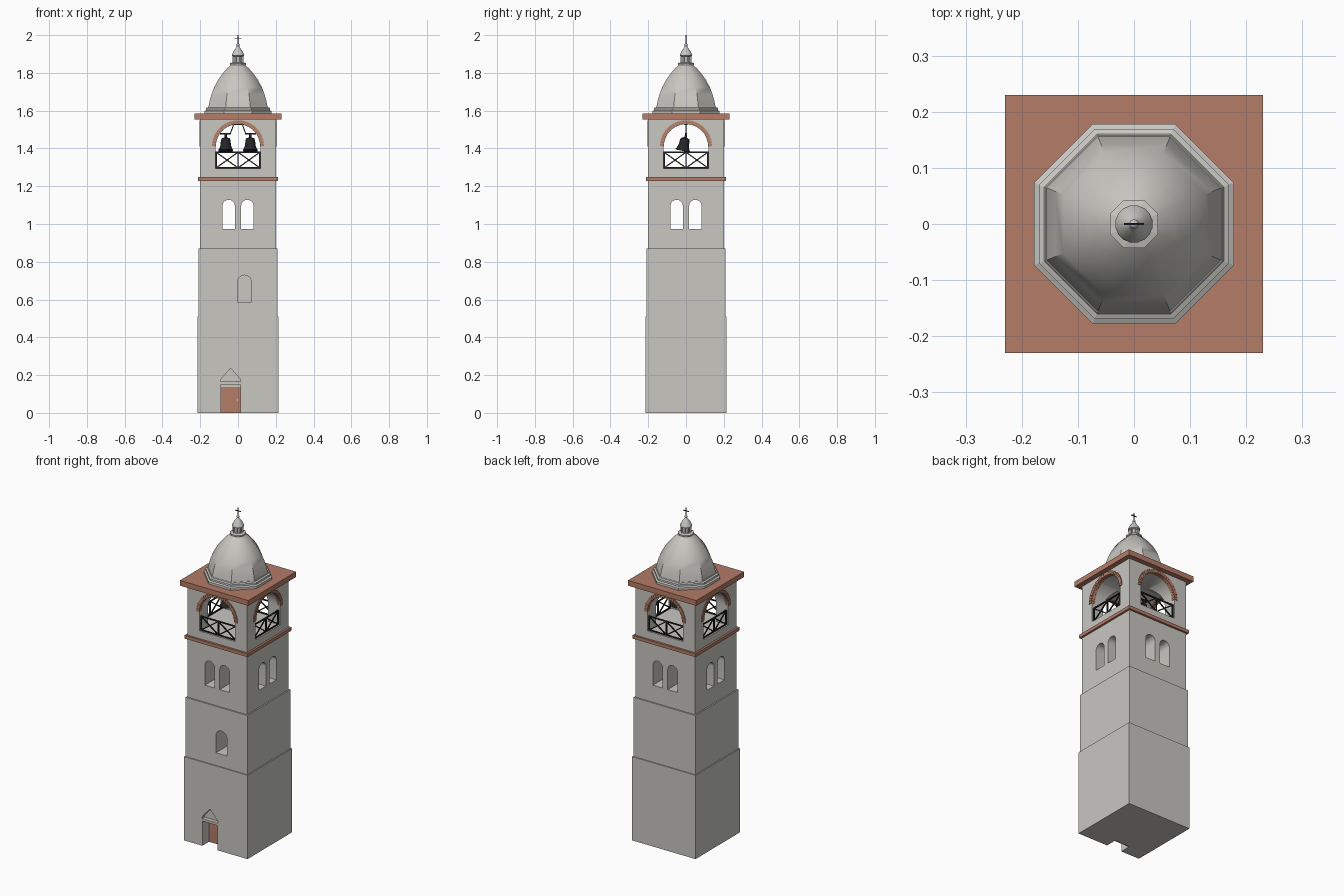
import bpy, bmesh, math
from mathutils import Vector, Matrix

if "Cube" in bpy.data.objects:
    bpy.data.objects.remove(bpy.data.objects["Cube"])


def material(name, rgb):
    m = bpy.data.materials.new(name)
    m.diffuse_color = (*rgb, 1)
    m.use_nodes = True
    m.node_tree.nodes["Principled BSDF"].inputs["Base Color"].default_value = m.diffuse_color
    return m


STONE = material("pale stone", (0.58, 0.57, 0.535))
BRICK = material("terracotta", (0.46, 0.20, 0.135))
IRON = material("dark iron", (0.018, 0.018, 0.02))
BRASS = material("light metal", (0.6, 0.55, 0.45))


def finish(name, bm, mat, smooth=None):
    bmesh.ops.recalc_face_normals(bm, faces=bm.faces)
    me = bpy.data.meshes.new(name)
    bm.to_mesh(me)
    bm.free()
    ob = bpy.data.objects.new(name, me)
    bpy.context.collection.objects.link(ob)
    if mat:
        me.materials.append(mat)
    if smooth:
        smooth_by_angle(ob, smooth)
    return ob


def smooth_by_angle(ob, deg):
    bpy.ops.object.select_all(action='DESELECT')
    ob.select_set(True)
    bpy.context.view_layer.objects.active = ob
    bpy.ops.object.shade_smooth_by_angle(angle=math.radians(deg))


def add_box(bm, lo, hi):
    lo, hi = Vector(lo), Vector(hi)
    mat = Matrix.Translation((lo + hi) / 2) @ Matrix.Diagonal((*(hi - lo), 1))
    bmesh.ops.create_cube(bm, size=1, matrix=mat)


def box(name, lo, hi, mat):
    bm = bmesh.new()
    add_box(bm, lo, hi)
    return finish(name, bm, mat)


def block(name, half, z0, z1, mat):
    return box(name, (-half, -half, z0), (half, half, z1), mat)


def add_bar(bm, a, b, t):
    a, b = Vector(a), Vector(b)
    d = b - a
    mat = (Matrix.Translation((a + b) / 2) @ d.to_track_quat('Z', 'Y').to_matrix().to_4x4()
           @ Matrix.Diagonal((t, t, d.length, 1)))
    bmesh.ops.create_cube(bm, size=1, matrix=mat)


def add_prism(bm, pts, y0, y1):
    """Extrude an (x, z) outline along y."""
    f = bm.faces.new([bm.verts.new((x, y0, z)) for x, z in pts])
    ext = bmesh.ops.extrude_face_region(bm, geom=[f])
    bmesh.ops.translate(bm, vec=(0, y1 - y0, 0),
                        verts=[v for v in ext['geom'] if isinstance(v, bmesh.types.BMVert)])


def arch(cx, half, z0, spring, n=16):
    """Round-headed opening outline."""
    arc = [(cx + half * math.cos(math.pi * i / n), spring + half * math.sin(math.pi * i / n))
           for i in range(n + 1)]
    return [(cx - half, z0), (cx + half, z0)] + arc


def lathe(name, profile, n, mat, smooth=None, matrix=None):
    """Turn (apothem, z) pairs with flat sides facing the axes."""
    bm = bmesh.new()
    k = 1 / math.cos(math.pi / n)
    rings = [[bm.verts.new((r * k * math.cos(2 * math.pi * (i + .5) / n),
                            r * k * math.sin(2 * math.pi * (i + .5) / n), z)) for i in range(n)]
             for r, z in profile]
    for a, b in zip(rings, rings[1:]):
        for i in range(n):
            bm.faces.new((a[i], a[(i + 1) % n], b[(i + 1) % n], b[i]))
    bm.faces.new(rings[0])
    bm.faces.new(rings[-1])
    if matrix:
        bmesh.ops.transform(bm, matrix=matrix, verts=bm.verts)
    return finish(name, bm, mat, smooth)


def cut(ob, pts, y0, y1, turn=0):
    """Carve a prism out of a block."""
    bm = bmesh.new()
    add_prism(bm, pts, y0, y1)
    bmesh.ops.rotate(bm, verts=bm.verts, matrix=Matrix.Rotation(turn, 3, 'Z'))
    cutter = finish("cutter", bm, None)
    cutter.hide_render = True
    mod = ob.modifiers.new("cut", 'BOOLEAN')
    mod.operation, mod.solver, mod.object = 'DIFFERENCE', 'EXACT', cutter
    bpy.context.view_layer.objects.active = ob
    bpy.ops.object.modifier_apply(modifier=mod.name)
    bpy.data.objects.remove(cutter)


QUARTERS = [i * math.pi / 2 for i in range(4)]

# Lower tier with doorway and gabled niche
lower = block("lower_tier", 0.214, 0, 0.51, STONE)
cut(lower, [(-0.09, -0.1), (0.012, -0.1), (0.012, 0.15), (-0.09, 0.15)], -0.3, -0.145)
cut(lower, [(-0.092, 0.165), (0.014, 0.165), (0.014, 0.177), (-0.039, 0.236), (-0.092, 0.177)],
    -0.3, -0.19)
box("door", (-0.09, -0.150, 0), (0.012, -0.140, 0.137), BRICK)
box("door_lintel", (-0.09, -0.155, 0.137), (0.012, -0.140, 0.15), STONE)
box("door_handle", (-0.006, -0.157, 0.064), (0.0, -0.149, 0.074), BRASS)

# Middle tier with a single niche window
middle = block("middle_tier", 0.208, 0.51, 0.87, STONE)
cut(middle, arch(0.034, 0.037, 0.587, 0.692), -0.3, -0.10)
smooth_by_angle(middle, 30)

# Upper tier with paired windows through all sides
upper = block("upper_tier", 0.2, 0.87, 1.24, STONE)
for turn in QUARTERS[:2]:
    for cx in (-0.05, 0.05):
        cut(upper, arch(cx, 0.033, 0.974, 1.095), -0.3, 0.3, turn)
smooth_by_angle(upper, 30)

# Belfry with crossing vaults
belfry = block("belfry", 0.2, 1.24, 1.555, STONE)
for turn in QUARTERS[:2]:
    cut(belfry, arch(0, 0.119, 1.294, 1.411, 24), -0.3, 0.3, turn)
smooth_by_angle(belfry, 30)
block("string_course", 0.212, 1.228, 1.248, BRICK)
block("roof_slab", 0.23, 1.552, 1.584, BRICK)

# Brick arches around the belfry openings, one wedge per brick
bm = bmesh.new()
N = 26
for turn in QUARTERS:
    start = len(bm.verts)
    for i in range(N):
        a0, a1 = math.pi * (i + 0.04) / N, math.pi * (i + 0.96) / N
        pts = [(r * math.cos(a), 1.411 + r * math.sin(a))
               for r, a in ((0.117, a0), (0.138, a0), (0.138, a1), (0.117, a1))]
        add_prism(bm, pts, -0.205, -0.18)
    bm.verts.ensure_lookup_table()
    bmesh.ops.rotate(bm, verts=bm.verts[start:], matrix=Matrix.Rotation(turn, 3, 'Z'))
finish("brick_arches", bm, BRICK)

# Crossed railings
bm = bmesh.new()
y, zb, zt = -0.188, 1.297, 1.38
for turn in QUARTERS:
    start = len(bm.verts)
    for z in (zb, zt):
        add_bar(bm, (-0.119, y, z), (0.119, y, z), 0.007)
    for x in (-0.116, 0, 0.116):
        add_bar(bm, (x, y, zb), (x, y, zt), 0.007)
    for x0, x1 in ((-0.116, 0), (0, 0.116)):
        add_bar(bm, (x0, y, zb), (x1, y, zt), 0.006)
        add_bar(bm, (x0, y, zt), (x1, y, zb), 0.006)
    bm.verts.ensure_lookup_table()
    bmesh.ops.rotate(bm, verts=bm.verts[start:], matrix=Matrix.Rotation(turn, 3, 'Z'))
finish("railings", bm, IRON)

# Pair of tilted bells and their hanger
bell = [(0.030, 0.006), (0.038, 0), (0.038, 0.006), (0.031, 0.018), (0.027, 0.035),
        (0.026, 0.055), (0.022, 0.066), (0.010, 0.072), (0.006, 0.074), (0.006, 0.088)]
for side in (-1, 1):
    tilt = Matrix.Translation((side * 0.065, -0.018, 1.387)) @ Matrix.Rotation(math.radians(-12), 4, 'X')
    lathe("bell", bell, 20, IRON, 40, tilt)
bm = bmesh.new()
add_box(bm, (-0.034, -0.008, 1.525), (0.034, 0.008, 1.533))
for s in (-1, 1):
    add_bar(bm, (s * 0.036, 0, 1.477), (s * 0.094, 0, 1.477), 0.008)
    add_bar(bm, (s * 0.022, 0, 1.53), (s * 0.042, 0, 1.474), 0.005)
finish("bell_hanger", bm, IRON)

# Octagonal stepped base and dome
lathe("dome_base", [(0.178, 1.584), (0.178, 1.598), (0.169, 1.603), (0.169, 1.614),
                    (0.160, 1.618), (0.158, 1.622)], 8, STONE)
lathe("dome", [(0.157, 1.615), (0.151, 1.648), (0.141, 1.685), (0.126, 1.724), (0.106, 1.762),
               (0.082, 1.796), (0.058, 1.824), (0.038, 1.842)], 8, STONE, 40)

# Lantern with recessed panels
lathe("lantern_base", [(0.036, 1.838), (0.043, 1.843), (0.043, 1.851), (0.032, 1.854)], 8, STONE)
lantern = lathe("lantern", [(0.028, 1.852), (0.028, 1.89)], 8, STONE)
bm = bmesh.new()
bm.from_mesh(lantern.data)
bmesh.ops.inset_individual(bm, faces=[f for f in bm.faces if abs(f.normal.z) < 0.5],
                           thickness=0.006, depth=-0.006)
bm.to_mesh(lantern.data)
bm.free()
lathe("lantern_cap", [(0.028, 1.888), (0.033, 1.891), (0.033, 1.897), (0.029, 1.903), (0.024, 1.915),
                      (0.014, 1.928), (0.008, 1.937), (0.006, 1.944)], 16, STONE, 40)
lathe("finial", [(0.003, 1.94), (0.008, 1.945), (0.008, 1.951), (0.003, 1.956)], 12, STONE, 50)

# Cross
bm = bmesh.new()
add_bar(bm, (0, 0, 1.95), (0, 0, 2.0), 0.004)
add_bar(bm, (-0.018, 0, 1.981), (0.018, 0, 1.981), 0.004)
finish("cross", bm, IRON)
